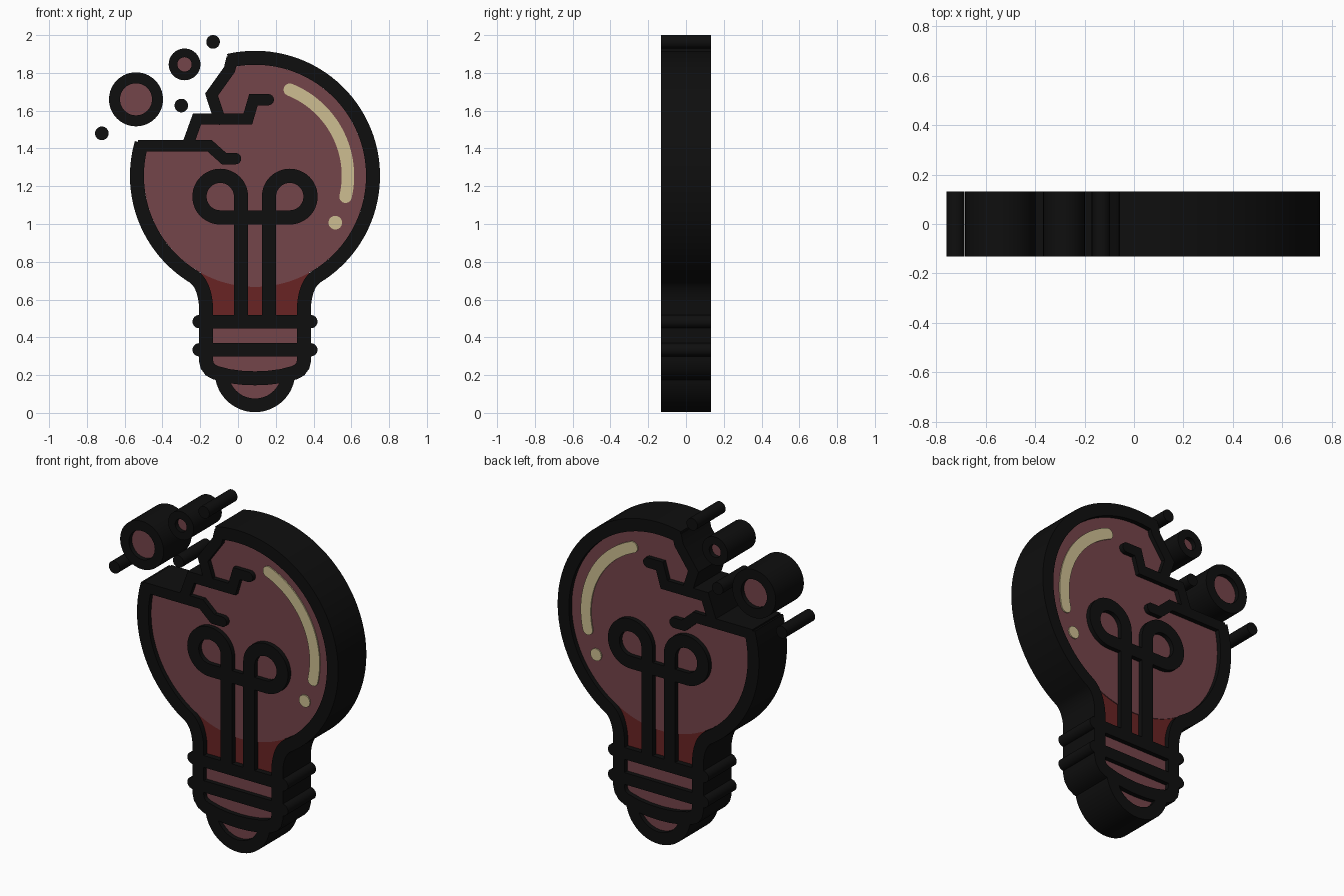
import bpy, bmesh, math
from mathutils import Vector

cube = bpy.data.objects.get("Cube")
if cube:
    bpy.data.objects.remove(cube, do_unlink=True)

CX, CZ, R = 0.09, 1.255, 0.625            # bulb centre and outline radius
FRAME, GLASS, NECK, SHINE = 0.132, 0.105, 0.1, 0.112   # half depths


def material(name, rgb):
    m = bpy.data.materials.new(name)
    m.use_nodes = True
    m.diffuse_color = (*rgb, 1)
    bsdf = m.node_tree.nodes["Principled BSDF"]
    bsdf.inputs["Base Color"].default_value = (*rgb, 1)
    bsdf.inputs["Roughness"].default_value = 0.8
    return m


BLACK = material("black", (0.0045, 0.0045, 0.0045))
PINK = material("dusty_rose", (0.174, 0.058, 0.067))
RED = material("dark_red", (0.141, 0.017, 0.017))
CREAM = material("cream", (0.61, 0.515, 0.283))


def arc(cx, cz, r, a0, a1, n=24):
    angles = [math.radians(a0 + (a1 - a0) * i / n) for i in range(n + 1)]
    return [(cx + r * math.cos(a), cz + r * math.sin(a)) for a in angles]


def thicken(name, bm, half, mat):
    """Turn a flat sheet in the xz plane into a solid slab."""
    bmesh.ops.recalc_face_normals(bm, faces=bm.faces)
    mesh = bpy.data.meshes.new(name)
    bm.to_mesh(mesh)
    bm.free()
    mesh.materials.append(mat)
    ob = bpy.data.objects.new(name, mesh)
    bpy.context.collection.objects.link(ob)
    mod = ob.modifiers.new("Depth", "SOLIDIFY")
    mod.thickness = 2 * half
    mod.offset = 0
    bpy.ops.object.select_all(action="DESELECT")
    bpy.context.view_layer.objects.active = ob
    ob.select_set(True)
    bpy.ops.object.modifier_apply(modifier=mod.name)
    bpy.ops.object.shade_smooth_by_angle(angle=math.radians(30))
    return ob


def slab(name, pts, half, mat):
    bm = bmesh.new()
    bm.faces.new([bm.verts.new((x, 0, z)) for x, z in pts])
    return thicken(name, bm, half, mat)


def disc(name, x, z, r, half, mat):
    return slab(name, arc(x, z, r, 0, 360, 32)[:-1], half, mat)


def stroke(name, path, width, half, mat, caps=(False, False), closed=False):
    """Band of constant width along a path, mitred, with optional round ends."""
    pts = [Vector(p) for p in path]
    n, h = len(pts), width / 2
    bm = bmesh.new()
    pairs = []
    for i, p in enumerate(pts):
        a = pts[i - 1] if i or closed else None
        b = pts[(i + 1) % n] if i < n - 1 or closed else None
        d0 = (p - a).normalized() if a is not None else None
        d1 = (b - p).normalized() if b is not None else d0
        d0 = d0 if d0 is not None else d1
        t = (d0 + d1).normalized()
        side = Vector((-t.y, t.x)) * h / max(t.dot(d1), 0.4)
        pairs.append([bm.verts.new((q.x, 0, q.y)) for q in (p + side, p - side)])
    for i in range(n if closed else n - 1):
        (l0, r0), (l1, r1) = pairs[i], pairs[(i + 1) % n]
        bm.faces.new((l0, r0, r1, l1))
    for on, i, turn in ((caps[0], 0, 1), (caps[1], -1, -1)):
        if on:
            left, right = pairs[i]
            v = left.co - pts[i].to_3d().xzy
            a0 = math.degrees(math.atan2(v.z, v.x))
            rim = arc(*pts[i], h, a0, a0 + 180 * turn, 12)[1:-1]
            bm.faces.new([left] + [bm.verts.new((x, 0, z)) for x, z in rim] + [right])
    return thicken(name, bm, half, mat)


def flip(path):
    """Mirror a path about the bulb's axis, reversing its direction."""
    return [(2 * CX - x, z) for x, z in reversed(path)]


# Bulb outline: dome, flared neck and rounded collar
def half_outline(top_angle):
    neck = []
    for i in range(1, 9):
        t = i / 8
        w = ((1 - t) ** 2, 2 * t * (1 - t), t * t)
        neck.append((CX + w[0] * 0.322 + w[1] * 0.27 + w[2] * 0.26,
                     w[0] * 0.719 + w[1] * 0.68 + w[2] * 0.575))
    collar = [(0.26, 0.28), (0.253, 0.25), (0.236, 0.227), (0.21, 0.213),
              (0.14, 0.195), (0.07, 0.186)]
    return arc(CX, CZ, R, top_angle, -59, 48) + neck + [(CX + x, z) for x, z in collar]


right_half = half_outline(103)
left_half = flip(half_outline(16.2))
stroke("bulb_outline", right_half + [(CX, 0.183)] + left_half, 0.074, FRAME, BLACK)

# Broken edge and the cracks running into the glass
broken = [(-0.03, 1.88), (-0.045, 1.818), (-0.14, 1.685), (-0.098, 1.556),
          (-0.217, 1.556), (-0.268, 1.414), (-0.53, 1.414)]
stroke("broken_edge", broken[:4], 0.062, FRAME, BLACK, (False, True))
stroke("broken_step", broken[3:], 0.06, FRAME, BLACK)
stroke("upper_crack", [(-0.1, 1.556), (0.052, 1.556), (0.082, 1.658), (0.16, 1.658)],
       0.06, FRAME, BLACK, (False, True))
stroke("lower_crack", [(-0.3, 1.414), (-0.15, 1.414), (-0.074, 1.346), (-0.013, 1.346)],
       0.06, FRAME, BLACK, (False, True))

# Coloured fills
slab("glass", arc(CX, CZ, 0.588, 165, 461, 80) + broken[1:-1], GLASS, PINK)
neck = [(0.35, 0.49), (0.35, 0.59), (0.41, 0.74)]
slab("neck_fill", neck + flip(neck), NECK, RED)
collar = [(0.3, 0.19), (0.35, 0.27), (0.35, 0.485)]
slab("collar_fill", collar + flip(collar), GLASS, PINK)
slab("tip_fill", arc(CX, 0.217, 0.178, 180, 360), GLASS, PINK)

# Base tip and screw threads
stroke("base_tip", arc(CX, 0.217, 0.177, 180, 360, 32), 0.072, FRAME, BLACK)
for name, z in (("upper_thread", 0.483), ("lower_thread", 0.334)):
    stroke(name, [(CX - 0.296, z), (CX + 0.296, z)], 0.07, FRAME, BLACK, (True, True))

# Filament: two stems, each curling outward into a loop joined by a crossbar
loop = [(0.016, 0.483)] + arc(CX - 0.184, 1.145, 0.11, 0, 270, 36)
stroke("filament", loop + flip(loop), 0.075, FRAME, BLACK)

# Glass highlight
stroke("highlight", arc(CX, CZ, 0.492, 68, -13, 32), 0.066, SHINE, CREAM, (True, True))
disc("highlight_dot", 0.515, 1.007, 0.036, SHINE, CREAM)

# Floating bubbles and dots
for name, x, z, r, hole in (("large_bubble", -0.54, 1.66, 0.143, 0.085),
                            ("small_bubble", -0.283, 1.845, 0.084, 0.038)):
    ring = arc(x, z, (r + hole) / 2, 0, 360, 40)[:-1]
    stroke(name + "_ring", ring, r - hole, FRAME, BLACK, closed=True)
    disc(name + "_fill", x, z, hole + 0.01, GLASS, PINK)
for name, x, z in (("top_dot", -0.132, 1.964), ("middle_dot", -0.3, 1.627),
                   ("left_dot", -0.721, 1.48)):
    disc(name, x, z, 0.036, FRAME, BLACK)
